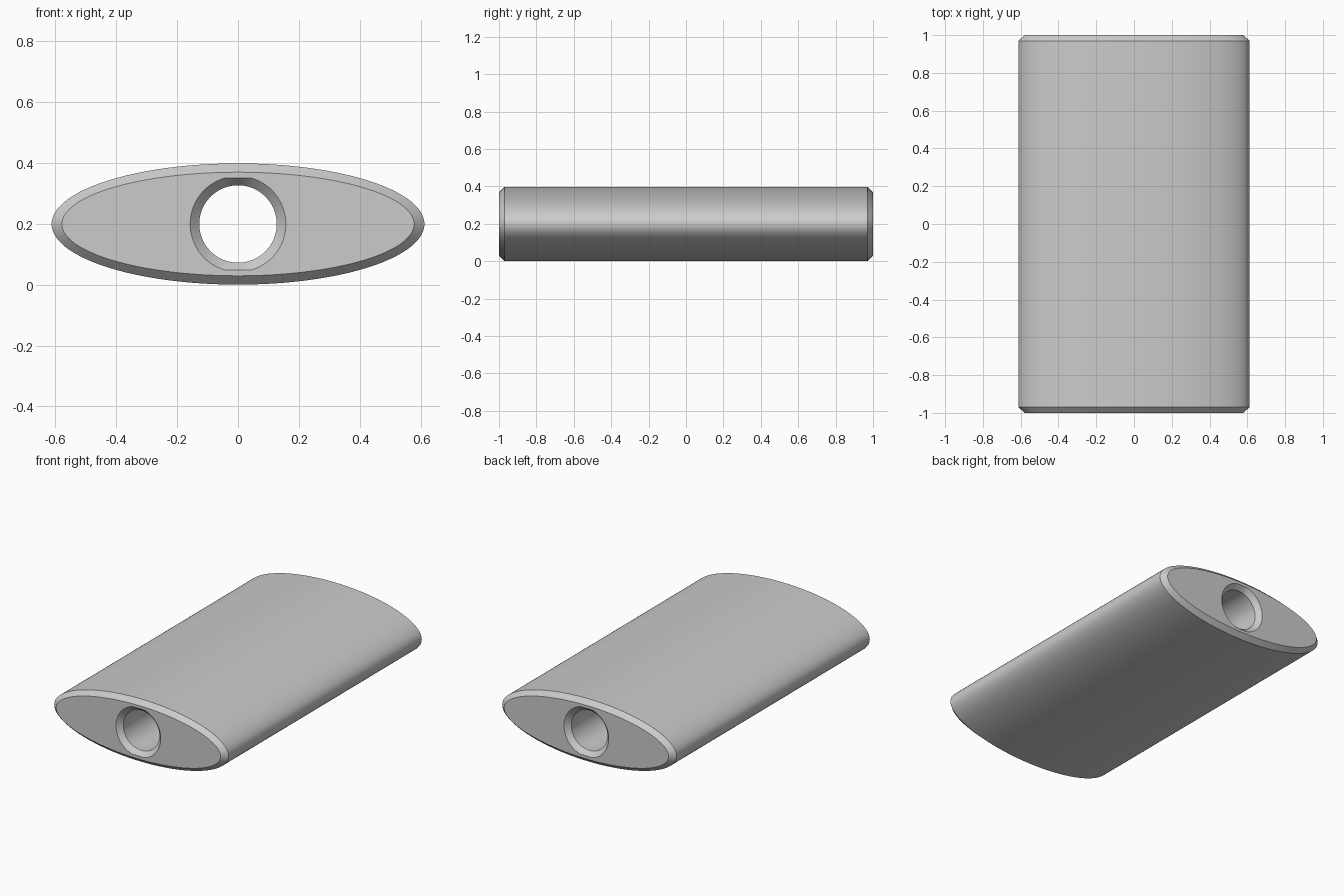
import bpy, bmesh
from math import sin, cos, pi

cube = bpy.data.objects.get("Cube")
if cube:
    bpy.data.objects.remove(cube, do_unlink=True)

SEGMENTS = 128
MID_Z = 0.199


def make_material(name, colour):
    mat = bpy.data.materials.new(name)
    mat.use_nodes = True
    mat.diffuse_color = colour
    mat.node_tree.nodes["Principled BSDF"].inputs["Base Color"].default_value = colour
    return mat


def ring(bm, y, rx, rz, limit=1.0):
    """Ellipse of vertices across the bar, optionally flattened above and below."""
    verts = []
    for i in range(SEGMENTS):
        a = 2 * pi * i / SEGMENTS
        z = max(-limit, min(limit, rz * sin(a)))
        verts.append(bm.verts.new((rx * cos(a), y, MID_Z + z)))
    return verts


# Closed section: outer wall, chamfered ends, countersunk bore
bm = bmesh.new()
loops = [
    ring(bm, -0.97, 0.612, 0.199),
    ring(bm, 0.97, 0.612, 0.199),
    ring(bm, 1.0, 0.578, 0.17),
    ring(bm, 1.0, 0.157, 0.157, 0.151),
    ring(bm, 0.97, 0.127, 0.127),
    ring(bm, -0.97, 0.127, 0.127),
    ring(bm, -1.0, 0.157, 0.157, 0.151),
    ring(bm, -1.0, 0.578, 0.17),
]
for a, b in zip(loops, loops[1:] + loops[:1]):
    for i in range(SEGMENTS):
        j = (i + 1) % SEGMENTS
        bm.faces.new((a[i], a[j], b[j], b[i]))
bmesh.ops.recalc_face_normals(bm, faces=bm.faces)

mesh = bpy.data.meshes.new("oval_bar")
bm.to_mesh(mesh)
bm.free()
bar = bpy.data.objects.new("oval_bar", mesh)
bpy.context.collection.objects.link(bar)
mesh.materials.append(make_material("light grey", (0.6, 0.6, 0.6, 1)))

# Smooth walls with crisp chamfer edges
bpy.ops.object.select_all(action="DESELECT")
bar.select_set(True)
bpy.context.view_layer.objects.active = bar
bpy.ops.object.shade_smooth_by_angle(angle=pi / 6)
